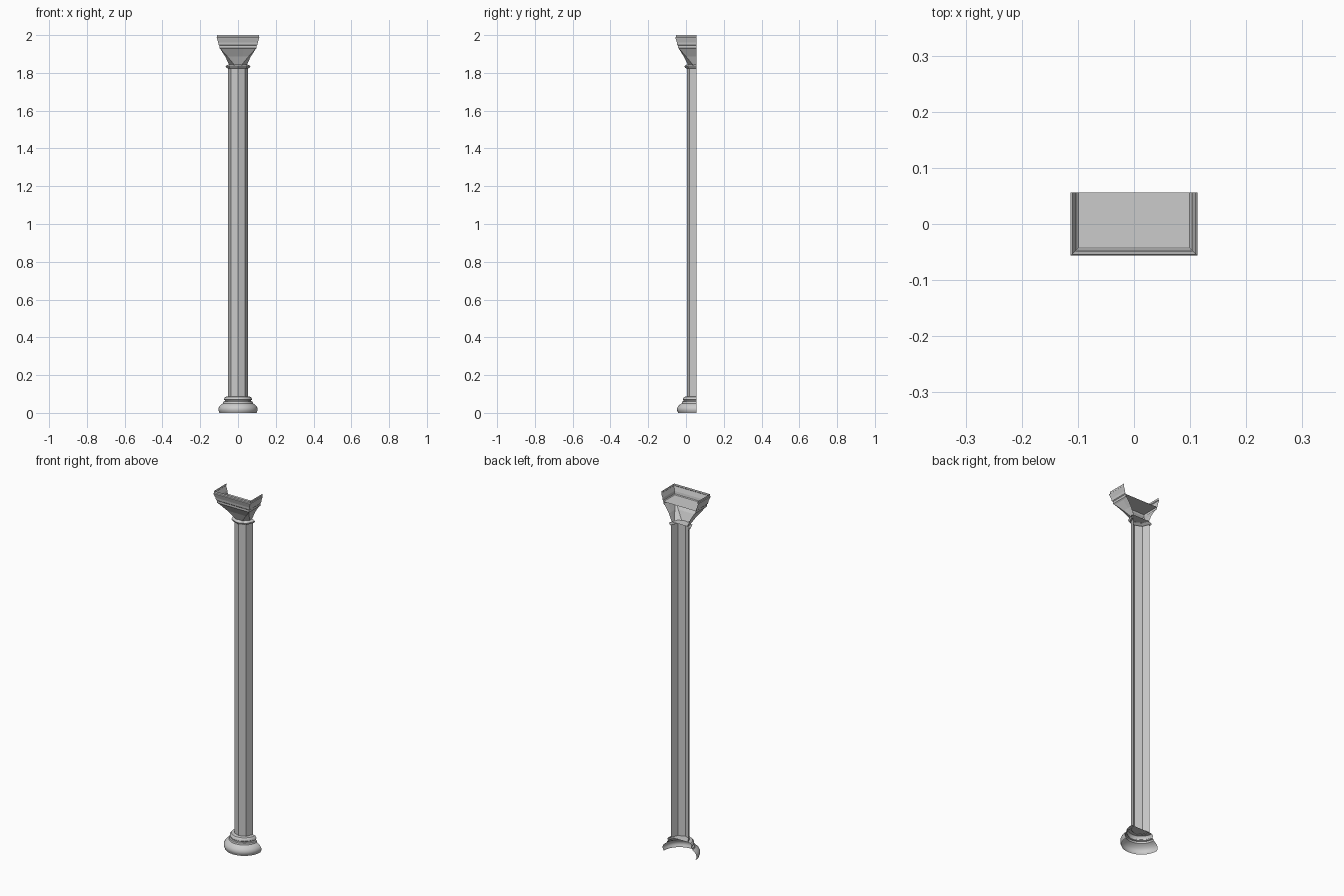
import bpy, math

if "Cube" in bpy.data.objects:
    bpy.data.objects.remove(bpy.data.objects["Cube"])

AXIS_Y = 0.0565  # the half column is cut along this plane


def make(name, rings, caps=(), smooth=False):
    """Open shell lofted through rings of equal length; caps = rings to fill."""
    n = len(rings[0])
    verts = [(x, y + AXIS_Y, z) for ring in rings for x, y, z in ring]
    faces = [(j*n + i, j*n + i + 1, (j+1)*n + i + 1, (j+1)*n + i)
             for j in range(len(rings) - 1) for i in range(n - 1)]
    faces += [tuple(range(c*n, c*n + n)) for c in caps]
    me = bpy.data.meshes.new(name)
    me.from_pydata(verts, [], faces)
    me.update()
    ob = bpy.data.objects.new(name, me)
    bpy.context.collection.objects.link(ob)
    if smooth:
        bpy.ops.object.select_all(action='DESELECT')
        ob.select_set(True)
        bpy.context.view_layer.objects.active = ob
        bpy.ops.object.shade_smooth_by_angle(angle=math.radians(40))
    return ob


def arc(r, z, n):
    """Front half of a circle, left to right."""
    return [(-r*math.cos(math.pi*i/n), -r*math.sin(math.pi*i/n), z) for i in range(n + 1)]


def square(r, z):
    """Front half of a square, left to right."""
    return [(-r, 0, z), (-r, -r, z), (r, -r, z), (r, 0, z)]


# round moulded base
base = [(0.100, 0.005), (0.104, 0.013), (0.104, 0.024), (0.099, 0.035), (0.088, 0.045),
        (0.079, 0.051), (0.077, 0.060), (0.070, 0.062), (0.070, 0.067), (0.074, 0.070),
        (0.073, 0.077), (0.066, 0.085), (0.052, 0.087)]
make("base", [arc(r, z, 16) for r, z in base], caps=[len(base) - 1], smooth=True)

# octagonal shaft
make("shaft", [arc(0.052, 0.085, 4), arc(0.052, 1.828, 4)])

# octagonal collar
collar = [(0.052, 1.824), (0.060, 1.825), (0.066, 1.836), (0.050, 1.845)]
make("collar", [arc(r, z, 4) for r, z in collar], caps=[3])


# capital: octagon below spreading to a square above, a panel on each side
def capital_ring(near, panel, corner, z):
    left = [(-near, 0, z), (-near, -panel, z), (-corner[0], -corner[1], z),
            (-corner[1], -corner[0], z), (-panel, -near, z)]
    return left + [(-x, y, h) for x, y, h in reversed(left)]


make("capital", [capital_ring(0.047, 0.019, (0.047, 0.020), 1.843),
                 capital_ring(0.066, 0.024, (0.068, 0.056), 1.887),
                 capital_ring(0.093, 0.030, (0.096, 0.095), 1.930)])

# square abacus, open above with a floor plate
abacus = [(0.093, 1.926), (0.099, 1.932), (0.099, 1.944), (0.103, 1.948), (0.105, 1.962),
          (0.112, 1.983), (0.113, 1.987), (0.110, 1.990), (0.110, 2.000)]
make("abacus", [square(r, z) for r, z in abacus], caps=[2])

# thin foot ring closing the base to the ground
make("foot", [arc(0.099, 0.0, 16), arc(0.100, 0.005, 16)], smooth=True)
